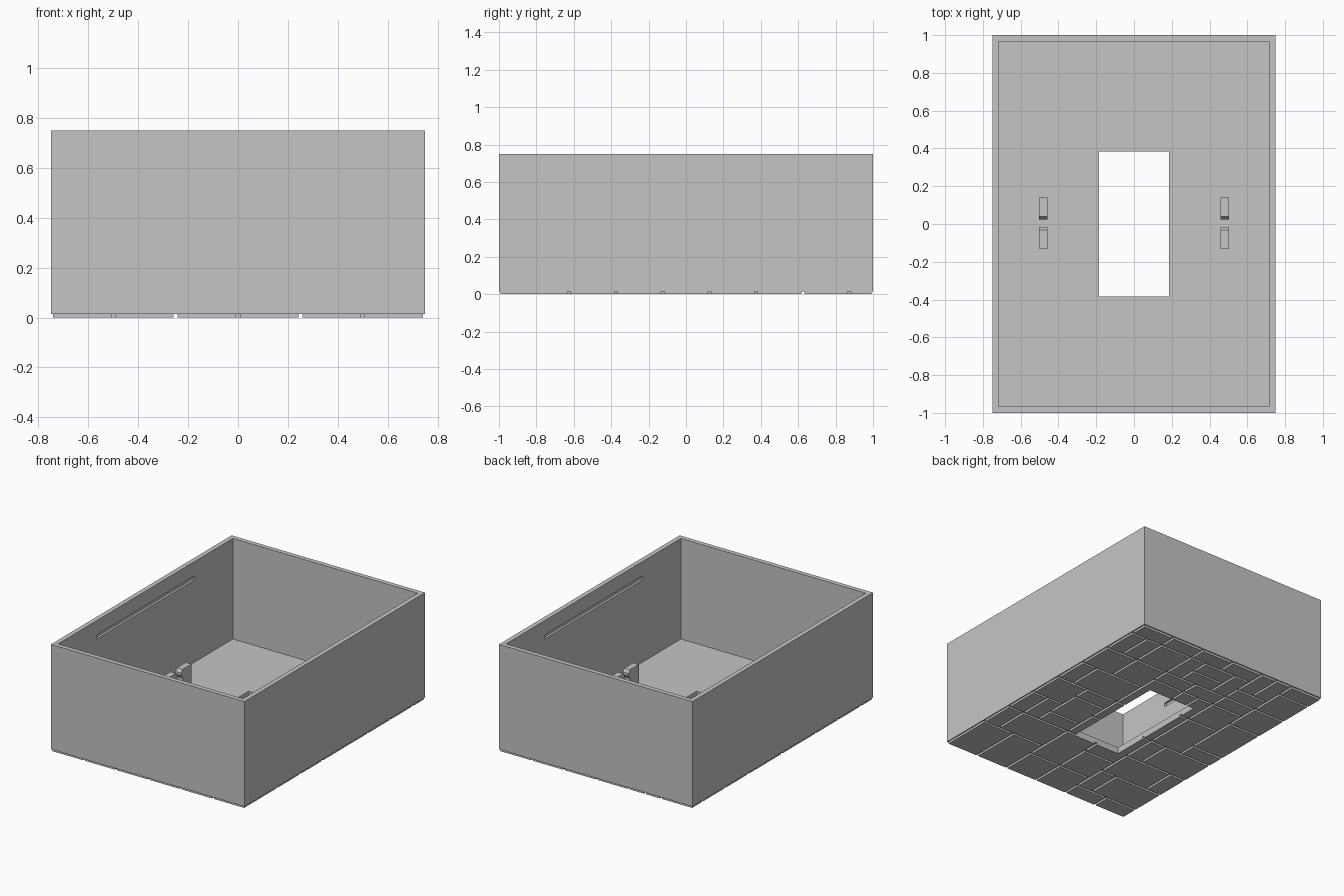
import bpy, bmesh, random
from mathutils import Matrix, Vector

random.seed(4)
if "Cube" in bpy.data.objects:
    bpy.data.objects.remove(bpy.data.objects["Cube"])

grey = bpy.data.materials.new("plain grey")
grey.use_nodes = True
grey.diffuse_color = (0.56, 0.56, 0.56, 1)
grey.node_tree.nodes["Principled BSDF"].inputs["Base Color"].default_value = grey.diffuse_color


def add_box(bm, low, high):
    low, high = Vector(low), Vector(high)
    matrix = Matrix.Translation((low + high) / 2) @ Matrix.Diagonal((*(high - low), 1))
    bmesh.ops.create_cube(bm, size=1, matrix=matrix)


def make_object(name, bm):
    bmesh.ops.recalc_face_normals(bm, faces=bm.faces)
    mesh = bpy.data.meshes.new(name)
    bm.to_mesh(mesh)
    bm.free()
    mesh.materials.append(grey)
    obj = bpy.data.objects.new(name, mesh)
    bpy.context.collection.objects.link(obj)
    return obj


def boxes(name, *bounds):
    bm = bmesh.new()
    for low, high in bounds:
        add_box(bm, low, high)
    return make_object(name, bm)


def cut(obj, cutter):
    """Subtract the cutter, keep the result and discard the cutter."""
    cutter.hide_render = True
    mod = obj.modifiers.new("cut", "BOOLEAN")
    mod.operation, mod.solver, mod.object = "DIFFERENCE", "EXACT", cutter
    bpy.context.view_layer.update()
    result = bpy.data.meshes.new_from_object(obj.evaluated_get(bpy.context.evaluated_depsgraph_get()))
    obj.modifiers.clear()
    obj.data = result
    bpy.data.objects.remove(cutter)


BASE, FLOOR, TOP = 0.015, 0.045, 0.75
IN_X, IN_Y = 0.717, 0.967
HOLE = ((-0.185, -0.383, -0.1), (0.185, 0.383, 0.1))

# Open tray with a floor opening and a latch groove in each long wall
tray = boxes("tray", ((-0.75, -1, BASE), (0.75, 1, TOP)))
cut(tray, boxes("cavity_cutter", ((-IN_X, -IN_Y, FLOOR), (IN_X, IN_Y, 1))))
cut(tray, boxes("hole_cutter", HOLE))
for side in (-1, 1):
    x = side * IN_X
    cut(tray, boxes("groove_cutter", ((x - 0.016, -0.545, 0.622), (x + 0.016, 0.545, 0.65))))

# Stone paving under the floor, packed on a grid of small squares
UNIT, GAP, COLS, ROWS, SPLIT = 0.125, 0.008, 12, 16, 8
SIZES = [(2, 2), (2, 2), (3, 2), (2, 3), (2, 1), (1, 2)]
filled = set()
bm = bmesh.new()
for row in range(ROWS):
    for col in range(COLS):
        if (col, row) in filled:
            continue
        limit = SPLIT if col < SPLIT else COLS
        choices = random.sample(SIZES, len(SIZES)) + [(1, 1)]
        if row == 0:
            choices.insert(0, (2, random.choice((1, 2, 3))))
        for wide, deep in choices:
            cells = {(col + i, row + j) for i in range(wide) for j in range(deep)}
            if col + wide <= limit and row + deep <= ROWS and not cells & filled:
                break
        filled |= cells
        x, y = col * UNIT - 0.75, row * UNIT - 1
        add_box(bm, (x + GAP, y + GAP, 0),
                (x + wide * UNIT - GAP, y + deep * UNIT - GAP, BASE + 0.002))
paving = make_object("paving_stones", bm)
cut(paving, boxes("paving_cutter", HOLE))

# Pairs of clip posts with chamfered lips facing each other
PROFILE = [(0.135, FLOOR - 0.005), (0.135, 0.255), (0.035, 0.255),
           (0.021, 0.235), (0.021, 0.22), (0.04, 0.19), (0.04, FLOOR - 0.005)]
for name, x in (("right", -0.48), ("left", 0.48)):
    bm = bmesh.new()
    for side in (-1, 1):
        face = bm.faces.new([bm.verts.new((x - 0.022, side * y + 0.004, z)) for y, z in PROFILE])
        extruded = bmesh.ops.extrude_face_region(bm, geom=[face])["geom"]
        bmesh.ops.translate(bm, vec=(0.044, 0, 0),
                            verts=[v for v in extruded if isinstance(v, bmesh.types.BMVert)])
    make_object(name + "_clip_posts", bm)
